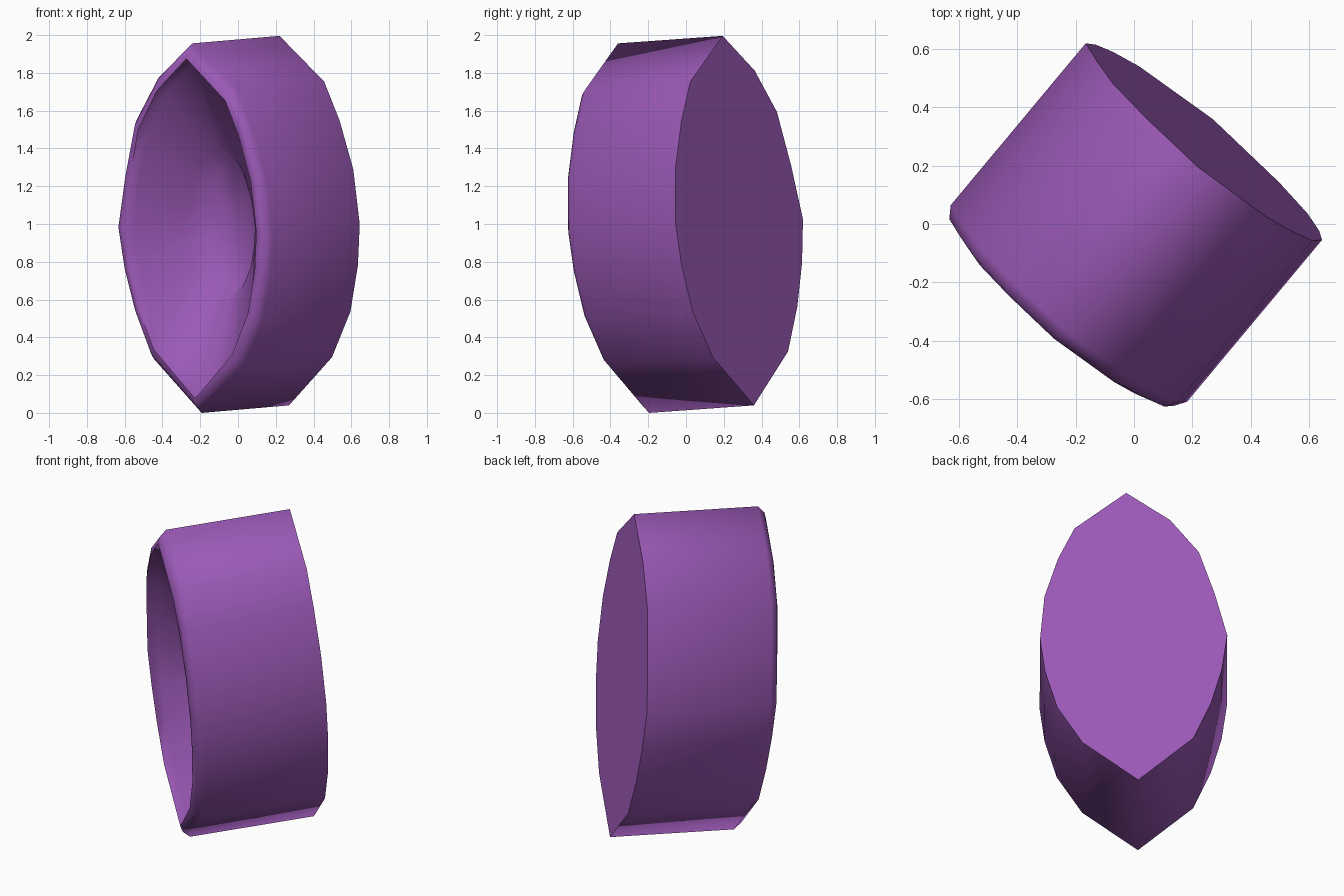
import bpy, bmesh, math
from mathutils import Vector

if "Cube" in bpy.data.objects:
    bpy.data.objects.remove(bpy.data.objects["Cube"])

# local frame: width, height and depth axes of the tilted pointed-oval body
W = Vector((0.768, -0.638, -0.034))
H = Vector((-0.0255, -0.084, 0.996))
D = Vector((0.639, 0.766, 0.055))
CENTRE = Vector((-0.2175, -0.2775, 0.9825))

# pointed-oval outline (width, height)
outline = [(0, 0.983), (0.30, 0.75), (0.40, 0.545), (0.485, 0.29), (0.52, 0),
           (0.50, -0.22), (0.44, -0.468), (0.305, -0.715), (0, -0.981),
           (-0.32, -0.705), (-0.428, -0.469), (-0.497, -0.24), (-0.535, -0.01),
           (-0.475, 0.275), (-0.395, 0.565), (-0.24, 0.79)]

# section from back to recess floor: (width scale, height scale, depth)
section = [(1, 1, 0.724), (1, 1, 0), (0.95, 0.96, -0.04), (0.87, 0.92, -0.052),
           (0.82, 0.89, 0.0), (0.45, 0.45, 0.20), (0.36, 0.36, 0.29)]

bm = bmesh.new()


def point(w, h, d):
    return bm.verts.new(CENTRE + W * w + H * h + D * d)


rings = [[point(w * sw, h * sh, d) for w, h in outline] for sw, sh, d in section]
n = len(outline)
for a, b in zip(rings, rings[1:]):
    for i in range(n):
        j = (i + 1) % n
        bm.faces.new((a[i], a[j], b[j], b[i]))

# back cap and recess floor as centre fans
for ring, depth in ((rings[0], 0.724), (rings[-1], 0.32)):
    c = point(0, 0, depth)
    for i in range(n):
        bm.faces.new((ring[i], ring[(i + 1) % n], c))
bmesh.ops.recalc_face_normals(bm, faces=bm.faces)

# stand on the ground
low = min(v.co.z for v in bm.verts)
bmesh.ops.translate(bm, verts=bm.verts, vec=(0, 0, -low))

mesh = bpy.data.meshes.new("pointed_oval_housing")
bm.to_mesh(mesh)
bm.free()
mat = bpy.data.materials.new("purple")
mat.diffuse_color = (0.328, 0.1, 0.468, 1)
mat.use_nodes = True
mat.node_tree.nodes["Principled BSDF"].inputs["Base Color"].default_value = mat.diffuse_color
mesh.materials.append(mat)
obj = bpy.data.objects.new("pointed_oval_housing", mesh)
bpy.context.collection.objects.link(obj)
bpy.context.view_layer.objects.active = obj
obj.select_set(True)
bpy.ops.object.shade_smooth_by_angle(angle=math.radians(82))
